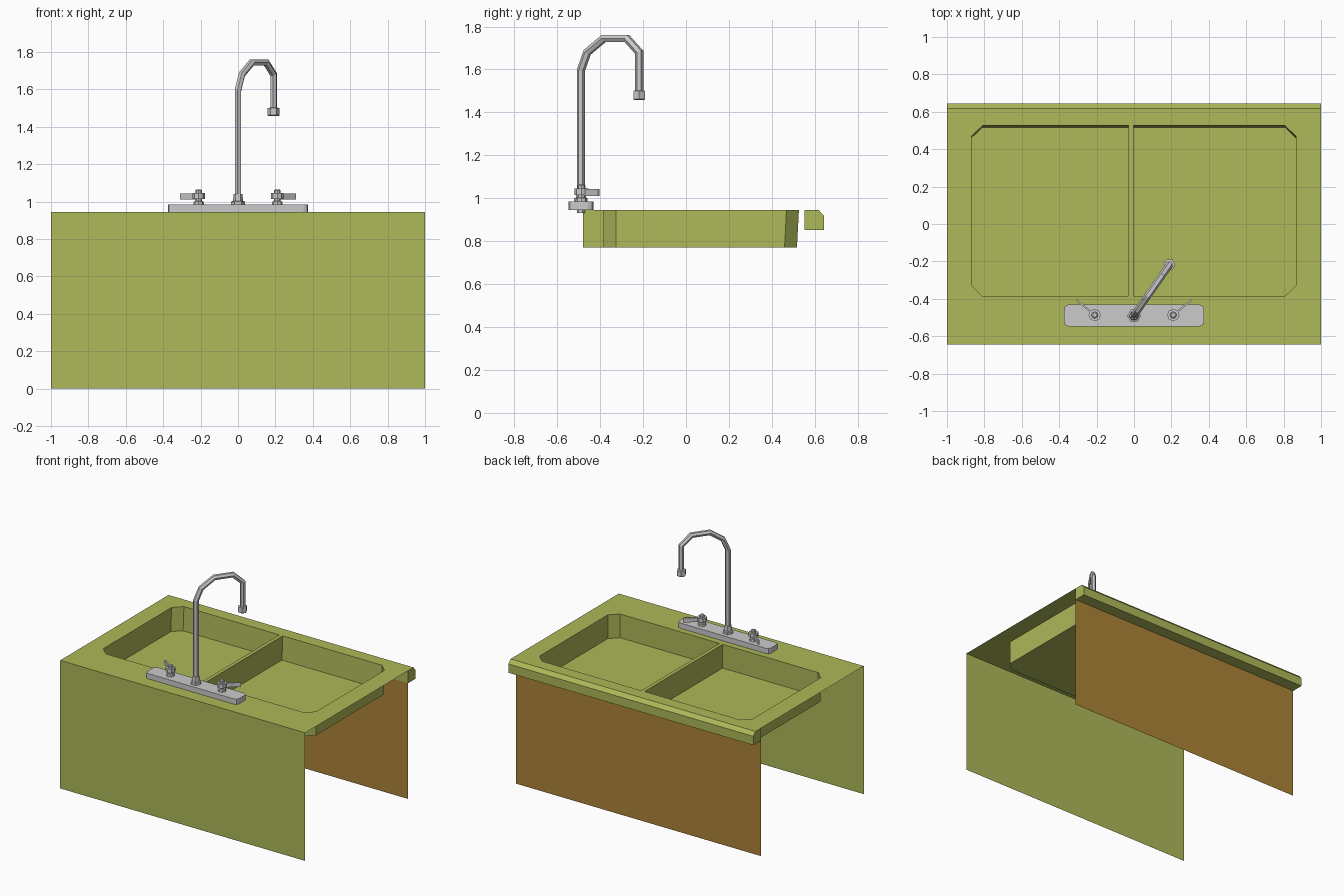
import bpy, bmesh, math
from mathutils import Vector

if "Cube" in bpy.data.objects:
    bpy.data.objects.remove(bpy.data.objects["Cube"])


def material(name, rgb):
    m = bpy.data.materials.new(name)
    m.diffuse_color = (*rgb, 1)
    m.use_nodes = True
    m.node_tree.nodes["Principled BSDF"].inputs["Base Color"].default_value = m.diffuse_color
    return m


OLIVE = material("olive", (0.42, 0.48, 0.10))
WOOD = material("wood", (0.42, 0.23, 0.04))
STEEL = None
TOP = 0.945          # counter height
FLOOR = 0.77         # basin floor height


def finish(name, bm, mat=STEEL):
    me = bpy.data.meshes.new(name)
    bm.to_mesh(me)
    bm.free()
    ob = bpy.data.objects.new(name, me)
    bpy.context.collection.objects.link(ob)
    if mat:
        me.materials.append(mat)
    return ob


def skin(bm, rings, cap_start=True, cap_end=True):
    """Join equal-length closed rings of points into a surface."""
    vs = [[bm.verts.new(p) for p in r] for r in rings]
    n = len(vs[0])
    for a, b in zip(vs, vs[1:]):
        for i in range(n):
            j = (i + 1) % n
            bm.faces.new((a[i], a[j], b[j], b[i]))
    if cap_start:
        bm.faces.new(vs[0][::-1])
    if cap_end:
        bm.faces.new(vs[-1])


def solid(name, rings, mat=STEEL):
    bm = bmesh.new()
    skin(bm, rings)
    bmesh.ops.recalc_face_normals(bm, faces=bm.faces[:])
    return finish(name, bm, mat)


def turned(name, x, y, profile, sides=8):
    """Faceted turned part from (radius, z) pairs."""
    ang = [2 * math.pi * i / sides for i in range(sides)]
    return solid(name, [[(x + r * math.cos(a), y + r * math.sin(a), z) for a in ang]
                        for r, z in profile])


def panel(name, y, z_top, facing, mat):
    bm = bmesh.new()
    pts = [(-1, y, 0), (1, y, 0), (1, y, z_top), (-1, y, z_top)]
    bm.faces.new([bm.verts.new(p) for p in pts[::-facing]])
    return finish(name, bm, mat)


def basin_outline(inner, outer, z, back):
    """Basin plan, clipped at its two outer corners, counter-clockwise."""
    c = math.copysign(0.06, outer)
    front = -0.385
    pts = [(inner, front, z), (outer - c, front, z), (outer, front + 0.058, z),
           (outer, back - 0.058, z), (outer - c, back, z), (inner, back, z)]
    return pts if outer > 0 else pts[::-1]


BASINS = {"left_basin": (-0.03, -0.87), "right_basin": (-0.003, 0.867)}

# Cabinet panels
panel("tall_panel", -0.645, TOP, 1, OLIVE)
panel("wood_panel", 0.553, 0.853, -1, WOOD)

# Counter sheet with two openings
bm = bmesh.new()
loops = [[(-1, -0.645, TOP), (1, -0.645, TOP), (1, 0.618, TOP), (-1, 0.618, TOP)]]
loops += [basin_outline(i, o, TOP, 0.526) for i, o in BASINS.values()]
for loop in loops:
    vs = [bm.verts.new(p) for p in loop]
    for a, b in zip(vs, vs[1:] + vs[:1]):
        bm.edges.new((a, b))
bmesh.ops.triangle_fill(bm, edges=bm.edges[:], use_beauty=True, normal=(0, 0, 1))
for f in bm.faces:
    f.normal_update()
    if f.normal.z < 0:
        f.normal_flip()
finish("counter_top", bm, OLIVE)

# Sunken basins, facing inwards
for name, (i, o) in BASINS.items():
    bm = bmesh.new()
    skin(bm, [basin_outline(i, o, TOP, 0.526), basin_outline(i, o, FLOOR, 0.517)],
         cap_start=False)
    for f in bm.faces:
        f.normal_update()
    for f in [f for f in bm.faces if abs(f.normal.z) < 0.5]:
        if f.normal.dot(Vector(((i + o) / 2, 0.07, 0.85)) - f.calc_center_median()) < 0:
            f.normal_flip()
    finish(name, bm, OLIVE)

# Small web under the counter, behind the divider
bm = bmesh.new()
bm.faces.new([bm.verts.new(p) for p in
              [(-0.003, -0.48, FLOOR), (-0.003, -0.385, FLOOR),
               (-0.003, -0.385, TOP), (-0.003, -0.48, TOP)]])
finish("divider_web", bm, OLIVE)

# Chamfered counter lip: a hollow underside strip with closed ends
bm = bmesh.new()
section = [(0.618, TOP), (0.643, 0.918), (0.643, 0.853), (0.553, 0.853), (0.553, TOP)]
ends = [[bm.verts.new((x, y, z)) for y, z in section] for x in (-1, 1)]
for k in range(4):
    bm.faces.new((ends[0][k], ends[0][k + 1], ends[1][k + 1], ends[1][k]))
bm.faces.new(ends[0][::-1])
bm.faces.new(ends[1])
bmesh.ops.recalc_face_normals(bm, faces=bm.faces[:])
finish("counter_lip", bm, OLIVE)

# Tap plate with rounded corners
plate = []
for k, (sx, sy) in enumerate([(1, 1), (-1, 1), (-1, -1), (1, -1)]):
    for s in range(3):
        a = math.pi / 2 * (k + s / 2)
        plate.append((sx * 0.35 + 0.025 * math.cos(a),
                      -0.489 + sy * 0.033 + 0.025 * math.sin(a)))
solid("tap_plate", [[(x, y, z) for x, y in plate] for z in (TOP, 0.984)])

# Spout: six-sided tube bent in one vertical plane
BASE, TIP = Vector((0, -0.49, 0)), Vector((0.19, -0.218, 0))
along = (TIP - BASE).normalized()
across = along.cross(Vector((0, 0, 1)))
path = [BASE + (TIP - BASE) * t + Vector((0, 0, z)) for t, z in
        [(0, 0.932), (0, 1.595), (0.11, 1.68), (0.39, 1.744),
         (0.79, 1.744), (1, 1.68), (1, 1.48)]]
rings = []
for k, p in enumerate(path):
    d_in = (p - path[k - 1]).normalized() if k else None
    d_out = (path[k + 1] - p).normalized() if k + 1 < len(path) else d_in
    d_in = d_in or d_out
    t = (d_in + d_out).normalized()
    n = across.cross(t) / max(t.dot(d_in), 0.5)     # mitred bend
    rings.append([p + 0.019 * (math.cos(a) * across + math.sin(a) * n)
                  for a in [math.pi / 3 * s for s in range(6)]])
solid("spout", rings)
turned("spout_collar", BASE.x, BASE.y,
       [(0.037, 0.98), (0.037, 1.0), (0.027, 1.003), (0.024, 1.04)], 6)
turned("spout_nozzle", TIP.x, TIP.y,
       [(0.026, 1.457), (0.032, 1.462), (0.032, 1.5), (0.02, 1.502)], 6)

# Mirrored valve handles with thin levers
for side, s in (("left", -1), ("right", 1)):
    x, y = s * 0.21, -0.487
    turned(side + "_valve", x, y,
           [(0.028, 0.98), (0.026, 1.0), (0.018, 1.004), (0.018, 1.015), (0.033, 1.015),
            (0.033, 1.045), (0.018, 1.045), (0.018, 1.06), (0.012, 1.064)])
    a = Vector((x + s * 0.018, y + 0.016, 0))
    b = Vector((s * 0.308, -0.407, 0))
    w = Vector((0, 0, 1)).cross((b - a).normalized()) * 0.005
    solid(side + "_lever", [[p + Vector((0, 0, z)) for p in (a - w, b - w, b + w, a + w)]
                            for z in (1.01, 1.042)])
